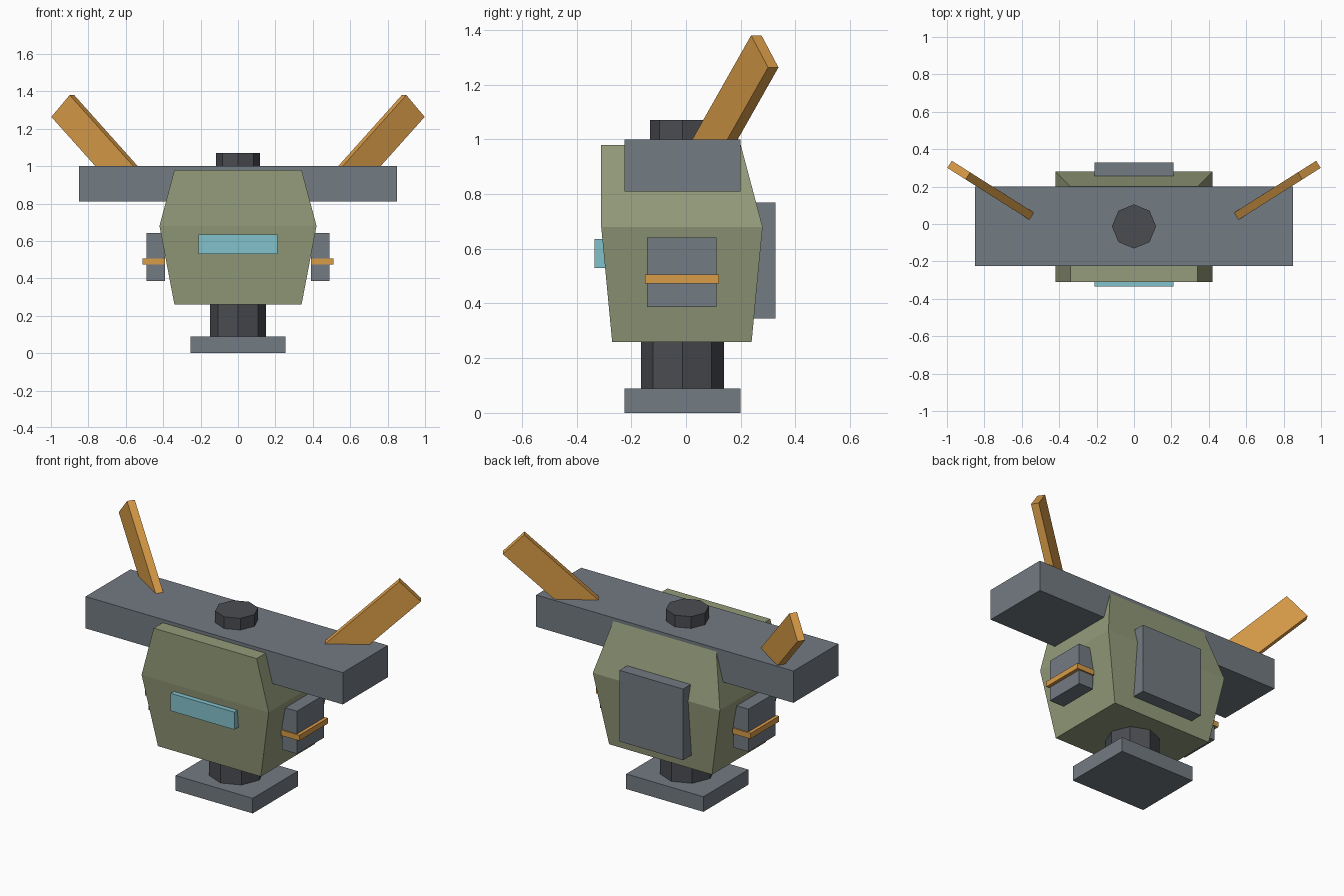
import bpy
import bmesh
import math
from mathutils import Matrix, Vector

cube = bpy.data.objects.get("Cube")
if cube:
    bpy.data.objects.remove(cube)


def material(name, rgb):
    # Colours are given as sRGB and stored as linear values
    lin = [((c + 0.055) / 1.055) ** 2.4 for c in rgb] + [1]
    mat = bpy.data.materials.new(name)
    mat.use_nodes = True
    mat.diffuse_color = lin
    mat.node_tree.nodes["Principled BSDF"].inputs["Base Color"].default_value = lin
    return mat


GREEN = material("sage green", (0.58, 0.61, 0.48))
GREY = material("slate grey", (0.45, 0.48, 0.51))
DARK = material("charcoal", (0.29, 0.30, 0.32))
ORANGE = material("amber orange", (0.85, 0.61, 0.28))
TEAL = material("pale teal", (0.51, 0.76, 0.80))


def finish(name, bm, mat):
    bmesh.ops.recalc_face_normals(bm, faces=bm.faces)
    mesh = bpy.data.meshes.new(name)
    bm.to_mesh(mesh)
    bm.free()
    mesh.materials.append(mat)
    obj = bpy.data.objects.new(name, mesh)
    bpy.context.collection.objects.link(obj)
    return obj


def box(name, x, y, z, mat):
    # Box spanning three (low, high) ranges
    bm = bmesh.new()
    mid = Vector([(a + b) / 2 for a, b in (x, y, z)])
    size = [b - a for a, b in (x, y, z)]
    bmesh.ops.create_cube(bm, size=1, matrix=Matrix.Translation(mid) @ Matrix.Diagonal((*size, 1)))
    return finish(name, bm, mat)


def octagon(name, radius, y, z, mat):
    bm = bmesh.new()
    bmesh.ops.create_cone(bm, cap_ends=True, segments=8, radius1=radius, radius2=radius,
                          depth=z[1] - z[0], matrix=Matrix.Translation((0, y, sum(z) / 2)))
    return finish(name, bm, mat)


def body():
    # Rectangular rings: half width, front y, back y, height
    rings = [(0.34, -0.27, 0.24, 0.26), (0.42, -0.31, 0.28, 0.68), (0.34, -0.31, 0.20, 0.98)]
    bm = bmesh.new()
    loops = [[bm.verts.new(p) for p in ((-w, f, z), (w, f, z), (w, b, z), (-w, b, z))]
             for w, f, b, z in rings]
    for low, high in zip(loops, loops[1:]):
        for i in range(4):
            j = (i + 1) % 4
            bm.faces.new((low[i], low[j], high[j], high[i]))
    bm.faces.new(loops[0][::-1])
    bm.faces.new(loops[-1])
    return finish("body", bm, GREEN)


def horn(name, side):
    # Slanted board whose three edge directions start from its inner top corner
    corner = Vector((0.90, 0.238, 1.38))
    length = Vector((-0.34, -0.215, -0.38)) * 1.15
    width = Vector((0.098, 0.062, -0.117))
    thick = Vector((-0.024, 0.038, 0))
    frame = Matrix((length, width, thick)).transposed().to_4x4()
    frame.translation = corner + (length + width + thick) / 2
    bm = bmesh.new()
    bmesh.ops.create_cube(bm, size=1, matrix=Matrix.Diagonal((side, 1, 1, 1)) @ frame)
    return finish(name, bm, ORANGE)


# Stand and neck
box("base", (-0.255, 0.255), (-0.225, 0.2), (0, 0.09), GREY)
octagon("neck", 0.151, -0.013, (0.06, 0.30), DARK)

# Body with visor and backpack
body()
box("visor", (-0.21, 0.21), (-0.335, -0.25), (0.53, 0.635), TEAL)
box("backpack", (-0.21, 0.21), (0.2, 0.328), (0.345, 0.77), GREY)

# Shoulder beam and top knob
box("shoulder_beam", (-0.85, 0.85), (-0.225, 0.2), (0.81, 1.0), GREY)
octagon("top_knob", 0.118, -0.013, (0.95, 1.07), DARK)

# Mirrored side parts
for label, s in (("left", 1), ("right", -1)):
    box(label + "_side_box", sorted((s * 0.39, s * 0.49)), (-0.143, 0.111), (0.387, 0.642), GREY)
    box(label + "_band", sorted((s * 0.39, s * 0.51)), (-0.15, 0.12), (0.473, 0.506), ORANGE)
    horn(label + "_horn", s)
